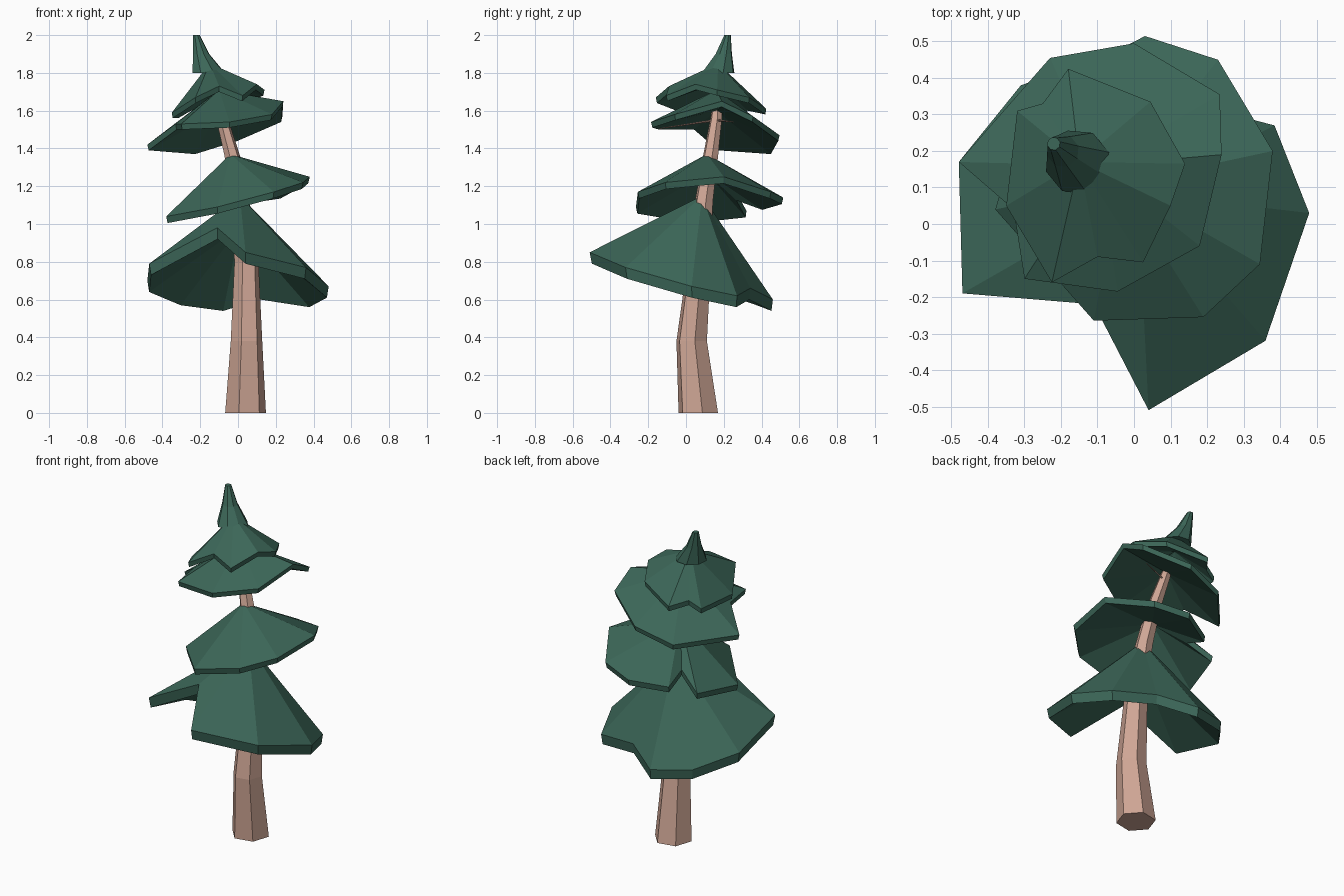
import bpy, bmesh, math
from mathutils import Vector

if "Cube" in bpy.data.objects:
    bpy.data.objects.remove(bpy.data.objects["Cube"])


def material(name, color):
    m = bpy.data.materials.new(name)
    m.diffuse_color = (*color, 1)
    m.use_nodes = True
    m.node_tree.nodes["Principled BSDF"].inputs["Base Color"].default_value = m.diffuse_color
    return m


GREEN = material("needles", (0.045, 0.135, 0.098))
BROWN = material("bark", (0.62, 0.38, 0.30))


def finish(name, bm, mat):
    bmesh.ops.recalc_face_normals(bm, faces=bm.faces)
    me = bpy.data.meshes.new(name)
    bm.to_mesh(me)
    bm.free()
    me.materials.append(mat)
    ob = bpy.data.objects.new(name, me)
    bpy.context.collection.objects.link(ob)
    return ob


def loft(name, stations, sides, mat, turn=0.0):
    """Tube through (x, y, z, radius) stations with horizontal rings."""
    bm = bmesh.new()
    rings = []
    for x, y, z, r in stations:
        rings.append([bm.verts.new((x + r * math.cos(turn + math.tau * i / sides),
                                    y + r * math.sin(turn + math.tau * i / sides), z))
                      for i in range(sides)])
    for a, b in zip(rings, rings[1:]):
        for i in range(sides):
            j = (i + 1) % sides
            bm.faces.new((a[i], a[j], b[j], b[i]))
    bm.faces.new(rings[0][::-1])
    bm.faces.new(rings[-1])
    return finish(name, bm, mat)


def tier(name, apex, hollow, rim, thick):
    """Crooked bough skirt: outer fan, rim band, hollow inner fan."""
    bm = bmesh.new()
    top = bm.verts.new(apex)
    under = bm.verts.new((apex[0], apex[1], apex[2] - hollow))
    outer = [bm.verts.new(p) for p in rim]
    inner = []
    for p in rim:
        q = Vector(p).lerp(Vector(apex), 0.02)
        inner.append(bm.verts.new((q.x, q.y, p[2] - thick)))
    for i in range(len(rim)):
        j = (i + 1) % len(rim)
        bm.faces.new((top, outer[i], outer[j]))
        bm.faces.new((outer[i], inner[i], inner[j], outer[j]))
        bm.faces.new((under, inner[j], inner[i]))
    return finish(name, bm, GREEN)


# Bent six-sided trunk
loft("trunk", [(0.04, 0.065, 0, 0.11), (0.045, 0.03, 0.38, 0.085),
               (0.045, 0.07, 0.8, 0.065), (0.01, 0.095, 1.12, 0.05),
               (-0.03, 0.13, 1.36, 0.042), (-0.085, 0.16, 1.56, 0.032),
               (-0.11, 0.165, 1.64, 0.025)], 6, BROWN, 0.2)

# Bough tiers, rims listed counter-clockwise with the folded notches
tier("lowest_boughs", (0.01, 0.085, 1.15), 0.17,
     [(0.04, -0.51, 0.85), (0.36, -0.32, 0.77), (0.48, 0.03, 0.67),
      (0.385, 0.27, 0.62), (0.12, 0.34, 0.66), (-0.08, 0.46, 0.60),
      (-0.31, 0.38, 0.63), (-0.48, 0.17, 0.70), (-0.47, -0.19, 0.79),
      (-0.11, -0.22, 0.98)], 0.06)
tier("middle_boughs", (-0.04, 0.11, 1.37), 0.10,
     [(-0.11, -0.265, 1.09), (0.19, -0.255, 1.17), (0.345, -0.11, 1.22),
      (0.38, 0.20, 1.25), (0.23, 0.45, 1.17), (0.03, 0.515, 1.14),
      (-0.17, 0.41, 1.11), (-0.16, 0.27, 1.16), (-0.30, 0.32, 1.07),
      (-0.38, 0.04, 1.04)], 0.035)
tier("upper_boughs", (-0.10, 0.16, 1.71), 0.11,
     [(-0.30, -0.15, 1.53), (-0.045, -0.185, 1.54), (0.18, -0.06, 1.58),
      (0.24, 0.19, 1.65), (0.235, 0.355, 1.57), (0.0, 0.495, 1.47),
      (-0.23, 0.455, 1.40), (-0.48, 0.17, 1.42), (-0.33, 0.04, 1.53)], 0.03)
tier("top_boughs", (-0.15, 0.17, 1.85), 0.10,
     [(-0.225, -0.16, 1.67), (-0.10, -0.09, 1.73), (0.025, -0.105, 1.68),
      (0.10, 0.05, 1.74), (0.14, 0.165, 1.71), (0.045, 0.335, 1.67),
      (-0.18, 0.425, 1.61), (-0.25, 0.33, 1.63), (-0.32, 0.31, 1.59),
      (-0.35, 0.05, 1.59)], 0.03)

# Leaning spire
loft("spire", [(-0.155, 0.17, 1.80, 0.09), (-0.195, 0.20, 1.90, 0.045),
               (-0.22, 0.22, 2.0, 0.018)], 8, GREEN, 0.3)

# Two thin twigs under the upper boughs
for k, end in enumerate([(-0.18, -0.14, 1.505), (0.12, 0.25, 1.54)]):
    a, b = Vector((-0.085, 0.16, 1.55)), Vector(end)
    bm = bmesh.new()
    bmesh.ops.create_cone(bm, cap_ends=True, segments=4, radius1=0.006,
                          radius2=0.002, depth=(b - a).length)
    ob = finish(f"twig_{k + 1}", bm, BROWN)
    ob.location = (a + b) / 2
    ob.rotation_mode = 'QUATERNION'
    ob.rotation_quaternion = (b - a).to_track_quat('Z', 'Y')
